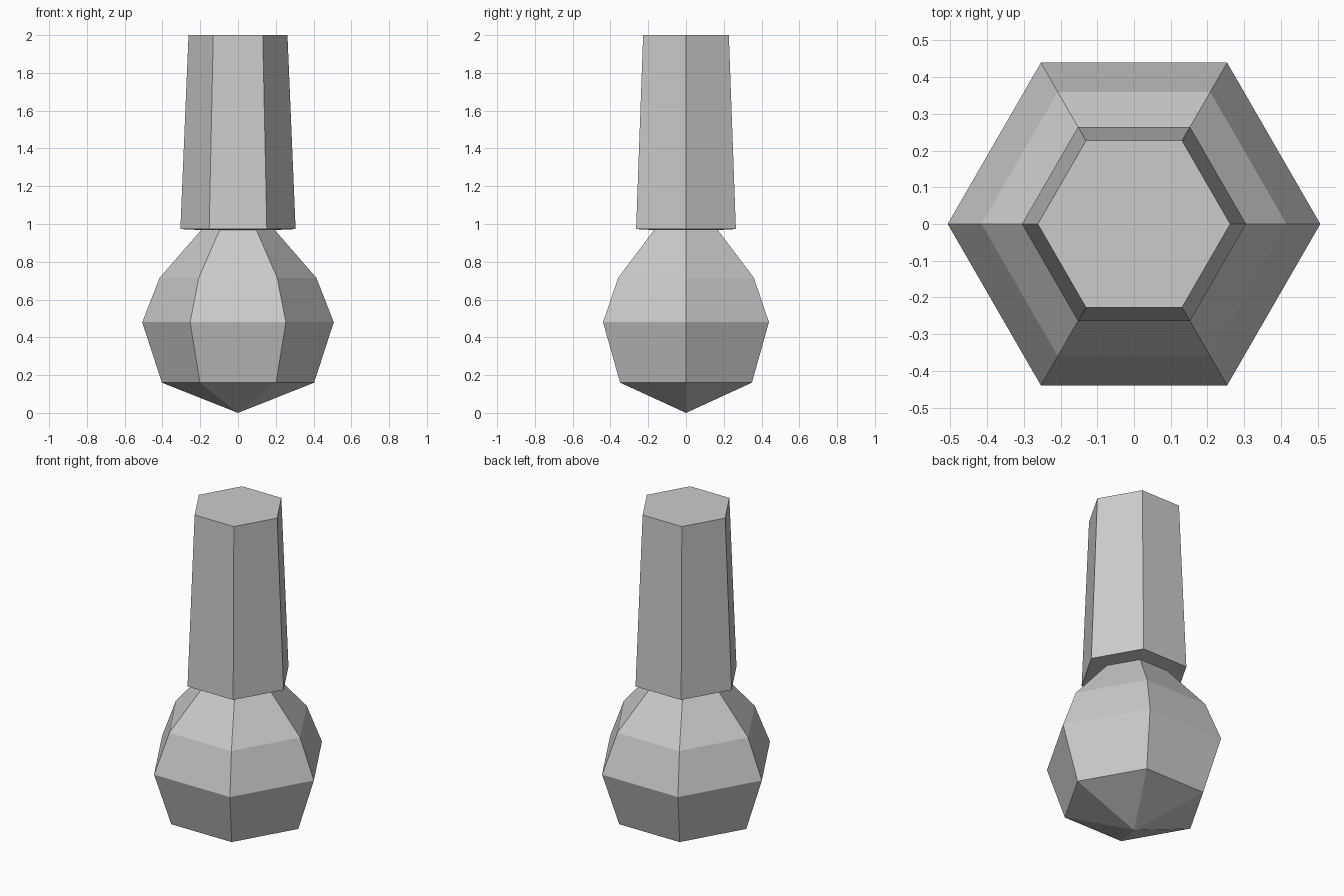
import bpy
import bmesh
from math import cos, sin, tau

SIDES = 6

old = bpy.data.objects.get("Cube")
if old:
    bpy.data.objects.remove(old, do_unlink=True)

grey = bpy.data.materials.new("plain grey")
grey.use_nodes = True
colour = (0.6, 0.6, 0.6, 1)
grey.diffuse_color = colour
grey.node_tree.nodes["Principled BSDF"].inputs["Base Color"].default_value = colour


def lathe(name, profile, cap_top=False):
    """Six-sided turned part from (radius, height) pairs; radius 0 is a tip."""
    bm = bmesh.new()
    rings = []
    for r, z in profile:
        count = SIDES if r else 1
        rings.append([bm.verts.new((r * cos(tau * i / SIDES), r * sin(tau * i / SIDES), z))
                      for i in range(count)])
    for low, high in zip(rings, rings[1:]):
        for i in range(SIDES):
            j = (i + 1) % SIDES
            if len(low) == 1:
                bm.faces.new((low[0], high[j], high[i]))
            else:
                bm.faces.new((low[i], low[j], high[j], high[i]))
    if cap_top:
        bm.faces.new(rings[-1])
    mesh = bpy.data.meshes.new(name)
    bm.to_mesh(mesh)
    bm.free()
    mesh.materials.append(grey)
    obj = bpy.data.objects.new(name, mesh)
    bpy.context.collection.objects.link(obj)
    return obj


# Faceted bulb with a pointed base and a narrow neck
lathe("bulb", [(0, 0), (0.403, 0.16), (0.507, 0.48), (0.415, 0.715), (0.195, 0.968)])

# Tapered shaft, with its underside running in to the neck
lathe("shaft", [(0.195, 0.968), (0.305, 0.973), (0.262, 2.0)], cap_top=True)
